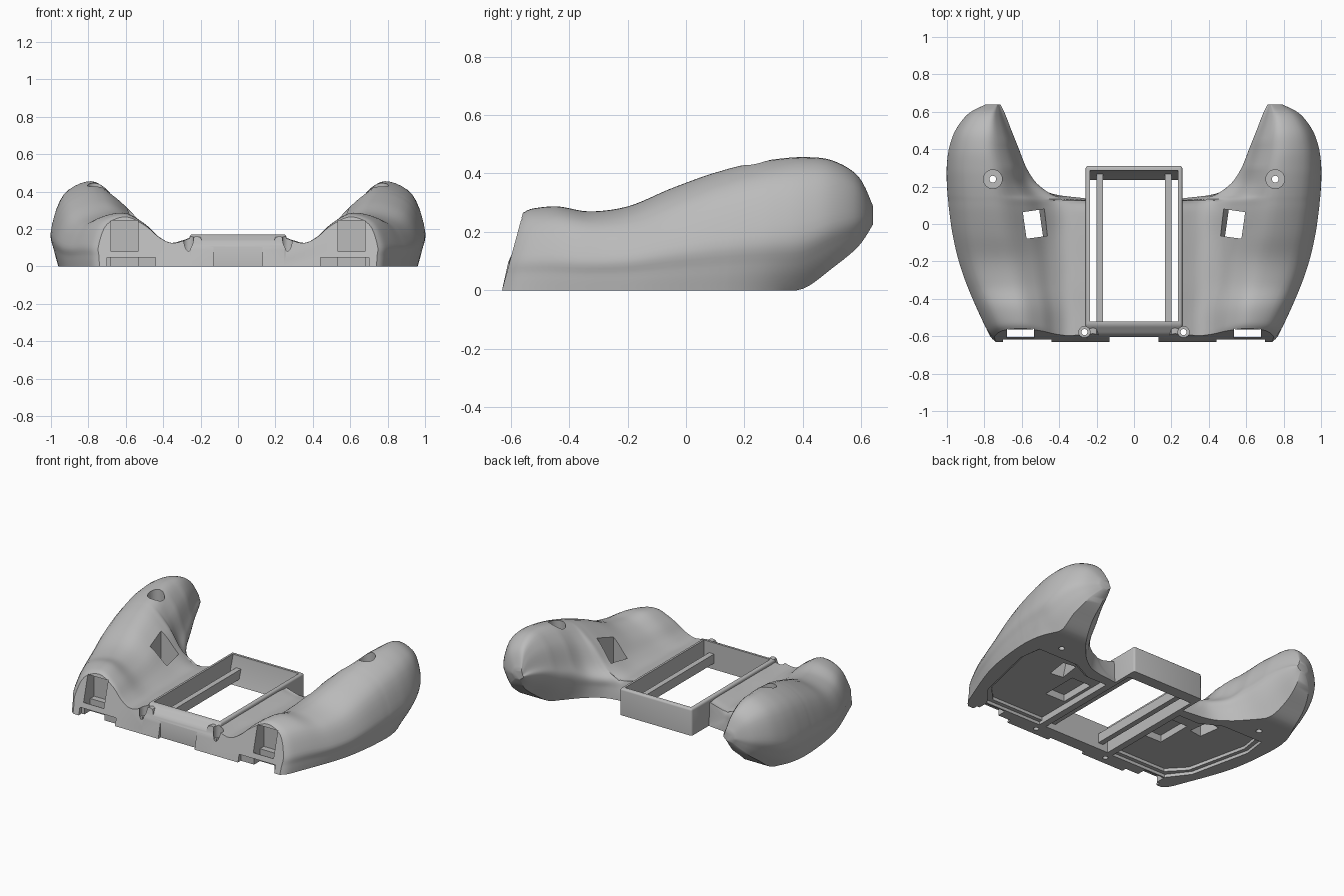
import bpy, bmesh, math
from mathutils import Matrix, Vector

if "Cube" in bpy.data.objects:
    bpy.data.objects.remove(bpy.data.objects["Cube"], do_unlink=True)

grey = bpy.data.materials.new("plain grey plastic")
grey.use_nodes = True
GREY = (0.5, 0.5, 0.5, 1)
grey.diffuse_color = GREY
grey.node_tree.nodes["Principled BSDF"].inputs["Base Color"].default_value = GREY


def add_object(name, bm):
    bmesh.ops.recalc_face_normals(bm, faces=bm.faces)
    mesh = bpy.data.meshes.new(name)
    bm.to_mesh(mesh)
    bm.free()
    mesh.materials.append(grey)
    obj = bpy.data.objects.new(name, mesh)
    bpy.context.collection.objects.link(obj)
    return obj


def spline(points, steps):
    """Smooth curve through tuples of any length."""
    pts = [Vector(p) for p in points]
    pts = [pts[0]] + pts + [pts[-1]]
    out = []
    for a, b, c, d in zip(pts, pts[1:], pts[2:], pts[3:]):
        for i in range(steps):
            t = i / steps
            out.append(b + (c - a) * (t / 2) + (a * 2 - b * 5 + c * 4 - d) * (t * t / 2)
                       + (b * 3 - a - c * 3 + d) * (t ** 3 / 2))
    return out + [pts[-1]]


def prism(name, outline, axis, low, high, bevel=0):
    """Extrude a 2D outline along x, y or z."""
    place = {"x": lambda p, h: (h, p[0], p[1]),
             "y": lambda p, h: (p[0], h, p[1]),
             "z": lambda p, h: (p[0], p[1], h)}[axis]
    bm = bmesh.new()
    rings = [[bm.verts.new(place(p, h)) for p in outline] for h in (low, high)]
    for ring in rings:
        bm.faces.new(ring)
    count = len(outline)
    for i in range(count):
        j = (i + 1) % count
        bm.faces.new((rings[0][i], rings[0][j], rings[1][j], rings[1][i]))
    if bevel:
        upper = [e for e in bm.edges if max(v.co.z for v in e.verts) > 0.01]
        bmesh.ops.bevel(bm, geom=upper, offset=bevel, segments=3, profile=0.5, affect="EDGES")
    return add_object(name, bm)


def block(name, x0, x1, y0, y1, z0, z1):
    return prism(name, [(x0, y0), (x1, y0), (x1, y1), (x0, y1)], "z", z0, z1)


def cylinder(name, x, y, radius, z0, z1):
    circle = [(x + radius * math.cos(a * math.tau / 32), y + radius * math.sin(a * math.tau / 32))
              for a in range(32)]
    return prism(name, circle, "z", z0, z1)


def combine(target, tool, operation="DIFFERENCE"):
    mod = target.modifiers.new(operation, "BOOLEAN")
    mod.operation = operation
    mod.solver = "EXACT"
    mod.object = tool
    bpy.context.view_layer.objects.active = target
    bpy.ops.object.modifier_apply(modifier=mod.name)
    bpy.data.objects.remove(tool, do_unlink=True)


# Grip stations: y, inner base x, valley x, valley z, peak x, peak z, widest x, outer base x, base z
STATIONS = [
    (-.63, .2, .34, .125, .60, .265, .745, .74, 0),
    (-.59, .2, .34, .125, .605, .28, .78, .775, 0),
    (-.48, .2, .34, .125, .62, .287, .83, .82, 0),
    (-.34, .2, .35, .125, .65, .27, .885, .875, 0),
    (-.2, .2, .35, .125, .68, .287, .932, .92, 0),
    (-.06, .2, .36, .125, .71, .345, .965, .945, 0),
    (.06, .2, .36, .125, .73, .39, .983, .957, 0),
    (.125, .2, .38, .12, .74, .41, .99, .96, 0),
    (.16, .43, .45, .12, .745, .42, .994, .96, 0),
    (.22, .54, .525, .13, .755, .434, .998, .955, 0),
    (.3, .62, .575, .16, .77, .448, 1, .935, 0),
    (.4, .7, .615, .19, .785, .456, .99, .89, .005),
    (.5, .74, .655, .23, .78, .445, .955, .88, .075),
    (.59, .745, .69, .25, .765, .39, .885, .84, .15),
    (.64, .74, .715, .25, .735, .29, .79, .77, .225),
]


def section(s):
    y, xi, xv, zv, xp, zp, xo, xb, zb = s
    bulge = 0.03 * min(1, max(0, (y - .1) / .2)) * min(1, max(0, (.64 - y) / .2))
    wall = 1.25 if y < .13 else 0.55
    zw = zb + (zp - zb) * 0.43
    controls = [
        (xi, zb),
        (xi + (xv - xi) * (0 if y < .13 else 0.7), zb + (zv - zb) * wall),
        (xv, zv),
        (xv + (xp - xv) * .3 - bulge, zv + (zp - zv) * .2 + bulge / 2),
        (xv + (xp - xv) * .6 - bulge, zv + (zp - zv) * .66 + bulge / 2),
        (xp, zp),
        (xp + (xo - xp) * .7, zw + (zp - zw) * .73),
        (xo, zw),
        (xo + (xb - xo) * .35, zb + (zw - zb) * .45),
        (xb, zb),
    ]
    lean = 0.27 * min(1, max(0, (-.3 - y) / .33))
    return [(x, y + lean * z, max(z, 0)) for x, z in spline(controls, 5)]


# Both grips with their shoulders
bm = bmesh.new()
for side in (1, -1):
    rings = [[bm.verts.new((side * x, y, z)) for x, y, z in section(s)]
             for s in spline(STATIONS, 5)]
    for a, b in zip(rings, rings[1:]):
        for i in range(len(a)):
            j = (i + 1) % len(a)
            bm.faces.new((a[i], a[j], b[j], b[i]))
    bm.faces.new(rings[0])
    bm.faces.new(rings[-1])
shell = add_object("shell", bm)

# Central frame joined to the shoulders
frame = prism("frame", [(-.63, 0), (-.608, .1), (-.59, .135), (-.54, .172), (.31, .172), (.31, 0)],
              "x", -.258, .258, bevel=.012)
combine(shell, frame, "UNION")

# Central window with a sloping rear wall
combine(shell, prism("window_cutter", [(-.522, -.1), (.215, -.1), (.235, 0), (.285, .16),
                                       (.285, .3), (-.522, .3)], "x", -.236, .236))
# Front centre notch
combine(shell, block("notch_cutter", -.13, .13, -.7, -.605, -.1, .11))

for side in (1, -1):
    def mirror(points):
        return [(side * x, y) for x, y in points]

    def side_block(x0, x1, y0, y1, z0, z1):
        return block("cutter", side * x0, side * x1, y0, y1, z0, z1)

    # Stepped recess under the shoulder
    for inset, depth in ((0, .02), (.025, .04)):
        recess = [(.28, -.53 + inset), (.68 - inset, -.53 + inset), (.78 - inset, -.4),
                  (.87 - inset, 0), (.85 - inset, .15 - inset), (.56, .15 - inset),
                  (.42, .08 - inset), (.28, .08 - inset)]
        combine(shell, prism("recess_cutter", mirror(recess), "z", -.1, depth))
    # Deeper pocket beside the frame
    combine(shell, side_block(.3, .44, -.28, -.04, -.1, .085))
    # Front button opening, its drop hole and the slot below
    combine(shell, side_block(.535, .68, -.72, -.5, .08, .245))
    combine(shell, side_block(.535, .68, -.605, -.54, -.1, .15))
    combine(shell, side_block(.44, .7, -.72, -.6, -.1, .048))
    # Slanted paddle window
    paddle = prism("paddle_cutter", mirror([(-.03, -.1), (.055, -.1), (.055, .5), (-.12, .5),
                                            (-.03, .02)]), "y", -.072, .072)
    paddle.data.transform(Matrix.Translation((side * .53, 0, 0))
                          @ Matrix.Rotation(side * math.radians(-8), 4, "Z"))
    combine(shell, paddle)
    # Screw wells and through holes
    for x, y, well, hole, floor in ((.755, .24, .05, .018, .3), (.265, -.578, .03, .016, .08)):
        combine(shell, cylinder("well_cutter", side * x, y, well, floor, .6))
        combine(shell, cylinder("hole_cutter", side * x, y, hole, -.1, .6))

# Long rails inside the window
for side, name in ((1, "left_rail"), (-1, "right_rail")):
    block(name, side * .165, side * .2, -.53, .27, .04, .1)

# Smooth curved surfaces, crisp edges
bpy.ops.object.select_all(action="DESELECT")
shell.select_set(True)
bpy.context.view_layer.objects.active = shell
bpy.ops.object.shade_smooth_by_angle(angle=math.radians(35))
